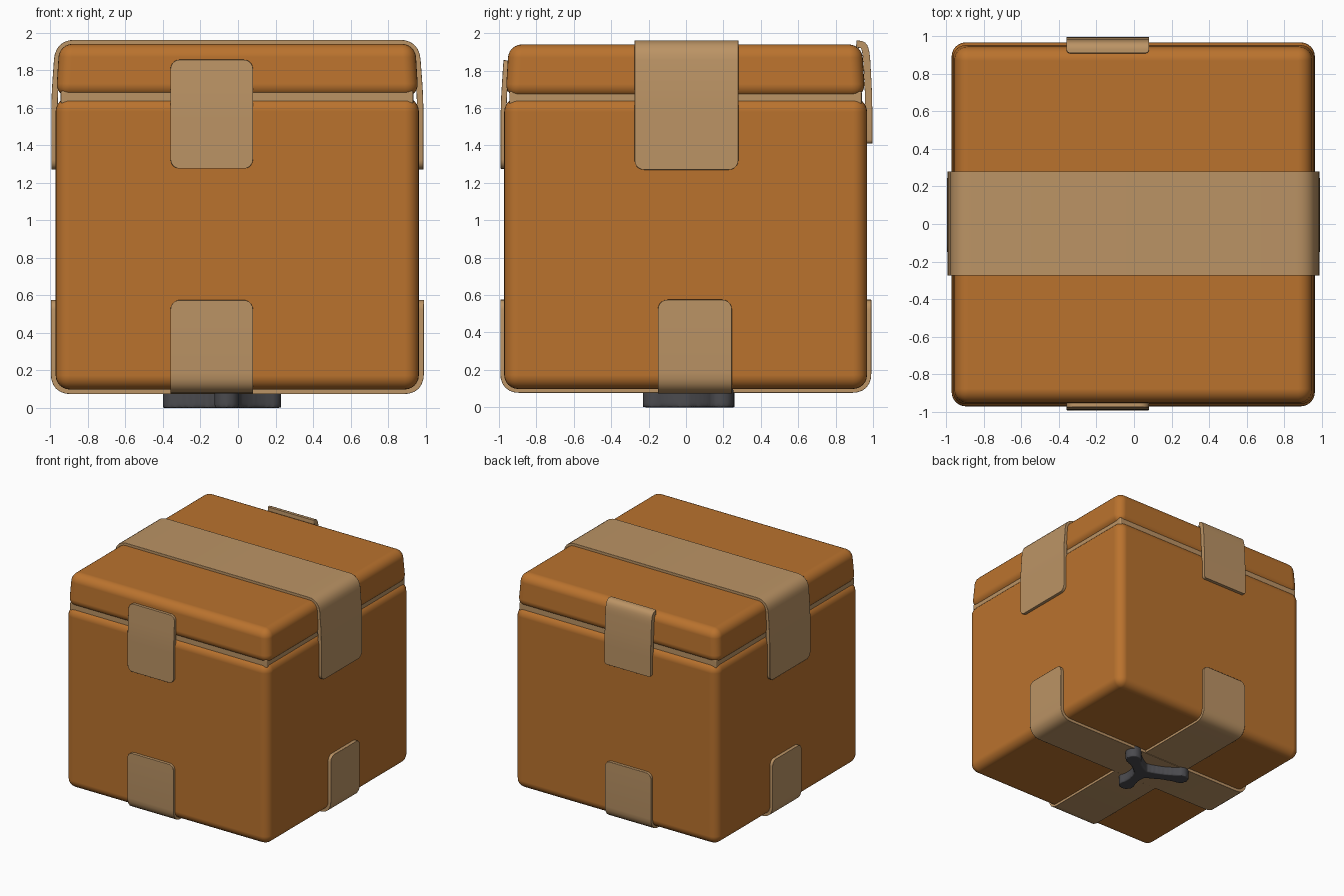
import bpy, bmesh, math
from mathutils import Vector

if "Cube" in bpy.data.objects:
    bpy.data.objects.remove(bpy.data.objects["Cube"])


def material(name, rgb):
    m = bpy.data.materials.new(name)
    m.diffuse_color = (*rgb, 1)
    m.use_nodes = True
    m.node_tree.nodes["Principled BSDF"].inputs["Base Color"].default_value = m.diffuse_color
    return m


ORANGE = material("cardboard orange", (0.49, 0.17, 0.027))
TAN = material("tape tan", (0.50, 0.295, 0.13))
GREY = material("dark grey", (0.07, 0.07, 0.078))


def finish(name, bm, mat, bevel=0.0, segments=3):
    bmesh.ops.recalc_face_normals(bm, faces=bm.faces)
    me = bpy.data.meshes.new(name)
    bm.to_mesh(me)
    bm.free()
    me.materials.append(mat)
    me.shade_smooth()
    ob = bpy.data.objects.new(name, me)
    bpy.context.collection.objects.link(ob)
    if bevel:
        b = ob.modifiers.new("bevel", "BEVEL")
        b.width, b.segments = bevel, segments
        b.limit_method, b.angle_limit = "ANGLE", math.radians(45)
        b.harden_normals = True
    return ob


def box(name, lo, hi, mat, bevel, segments=6, taper=0.0):
    """Rounded box; taper pulls the top edges inwards."""
    bm = bmesh.new()
    bmesh.ops.create_cube(bm, size=2)
    for v in bm.verts:
        top = v.co.z > 0
        v.co = [(l + h) / 2 + c * (h - l) / 2 for l, h, c in zip(lo, hi, v.co)]
        if top:
            v.co.x *= 1 - taper
            v.co.y *= 1 - taper
    return finish(name, bm, mat, bevel, segments)


def tape(name, axis, pts, lo, hi, thick, fillet=0.085, corner=0.05):
    """Ribbon along a path in the (axis, z) plane, width lo..hi, rounded ends."""
    pts = [Vector(p) for p in pts]
    rows = []                                    # (point, width inset)
    end = [(corner * (1 - math.cos(a)), corner * (1 - math.sin(a)))
           for a in (i * math.pi / 10 for i in range(6))]
    d = (pts[1] - pts[0]).normalized()
    rows += [(pts[0] + d * s, i) for s, i in end]
    for a, c, b in zip(pts, pts[1:], pts[2:]):
        r1 = min(fillet, (a - c).length * 0.45)
        r2 = min(fillet, (b - c).length * 0.45)
        p, q = c + (a - c).normalized() * r1, c + (b - c).normalized() * r2
        for k in range(7):
            t = k / 6
            rows.append((p * (1 - t) ** 2 + c * 2 * t * (1 - t) + q * t * t, 0))
    d = (pts[-2] - pts[-1]).normalized()
    rows += [(pts[-1] + d * s, i) for s, i in reversed(end)]

    bm = bmesh.new()
    rings = []
    for i, (p, inset) in enumerate(rows):
        t = (rows[min(i + 1, len(rows) - 1)][0] - rows[max(i - 1, 0)][0]).normalized()
        n = Vector((-t.y, t.x))
        ring = []
        for off, w in ((-0.012, lo + inset), (-0.012, hi - inset),
                       (thick, hi - inset), (thick, lo + inset)):
            u, z = p + n * off
            ring.append(bm.verts.new((u, w, z) if axis == "x" else (w, u, z)))
        rings.append(ring)
    for r, s in zip(rings, rings[1:]):
        for k in range(4):
            bm.faces.new((r[k], r[(k + 1) % 4], s[(k + 1) % 4], s[k]))
    bm.faces.new(rings[0])
    bm.faces.new(rings[-1])
    return finish(name, bm, TAN, 0.008, 2)


# Box body, lid and the pale seam between them
box("box_body", (-0.972, -0.972, 0.098), (0.964, 0.968, 1.655), ORANGE, 0.075)
box("box_lid", (-0.970, -0.965, 1.658), (0.962, 0.958, 1.94), ORANGE, 0.07, taper=0.018)
box("seam_strip", (-0.945, -0.945, 1.62), (0.935, 0.94, 1.69), TAN, 0.01, 2)

# Wide tape over the lid and down both sides
tape("top_tape", "x", [(-0.973, 1.27), (-0.973, 1.66), (-0.953, 1.94),
                       (0.945, 1.94), (0.966, 1.66), (0.966, 1.27)],
     -0.275, 0.28, 0.022)

# Short tapes holding the lid at the front and back
tape("front_tape", "y", [(-0.972, 1.275), (-0.972, 1.62), (-0.957, 1.855)],
     -0.36, 0.08, 0.019)
tape("back_tape", "y", [(0.91, 1.935), (0.955, 1.932), (0.97, 1.66), (0.97, 1.41)],
     -0.36, 0.08, 0.026, corner=0.02)

# Two tapes crossing under the box
tape("bottom_tape_lengthwise", "y", [(0.97, 0.575), (0.97, 0.098),
                                     (-0.972, 0.098), (-0.972, 0.575)],
     -0.36, 0.08, 0.021)
tape("bottom_tape_crosswise", "x", [(0.966, 0.575), (0.966, 0.098),
                                    (-0.973, 0.098), (-0.973, 0.575)],
     -0.15, 0.245, 0.025)

# Lumpy three-armed dark foot under the box
bm = bmesh.new()
hub = Vector((-0.04, 0.05))
for tip in ((0.165, 0.19), (-0.335, 0.195), (-0.06, -0.165)):
    for k in range(9):
        t = k / 8
        p = hub.lerp(Vector(tip), t)
        r = 0.048 + 0.018 * abs(2 * t - 1) ** 2
        h = 0.1
        new = bmesh.ops.create_cone(bm, cap_ends=True, segments=20,
                                    radius1=r, radius2=r, depth=h)["verts"]
        bmesh.ops.translate(bm, verts=new, vec=(p.x, p.y, h / 2))
foot = finish("bottom_foot", bm, GREY)
rm = foot.modifiers.new("merge", "REMESH")
rm.mode, rm.voxel_size, rm.use_smooth_shade = "VOXEL", 0.01, True
sm = foot.modifiers.new("soften", "SMOOTH")
sm.factor, sm.iterations = 0.5, 4
